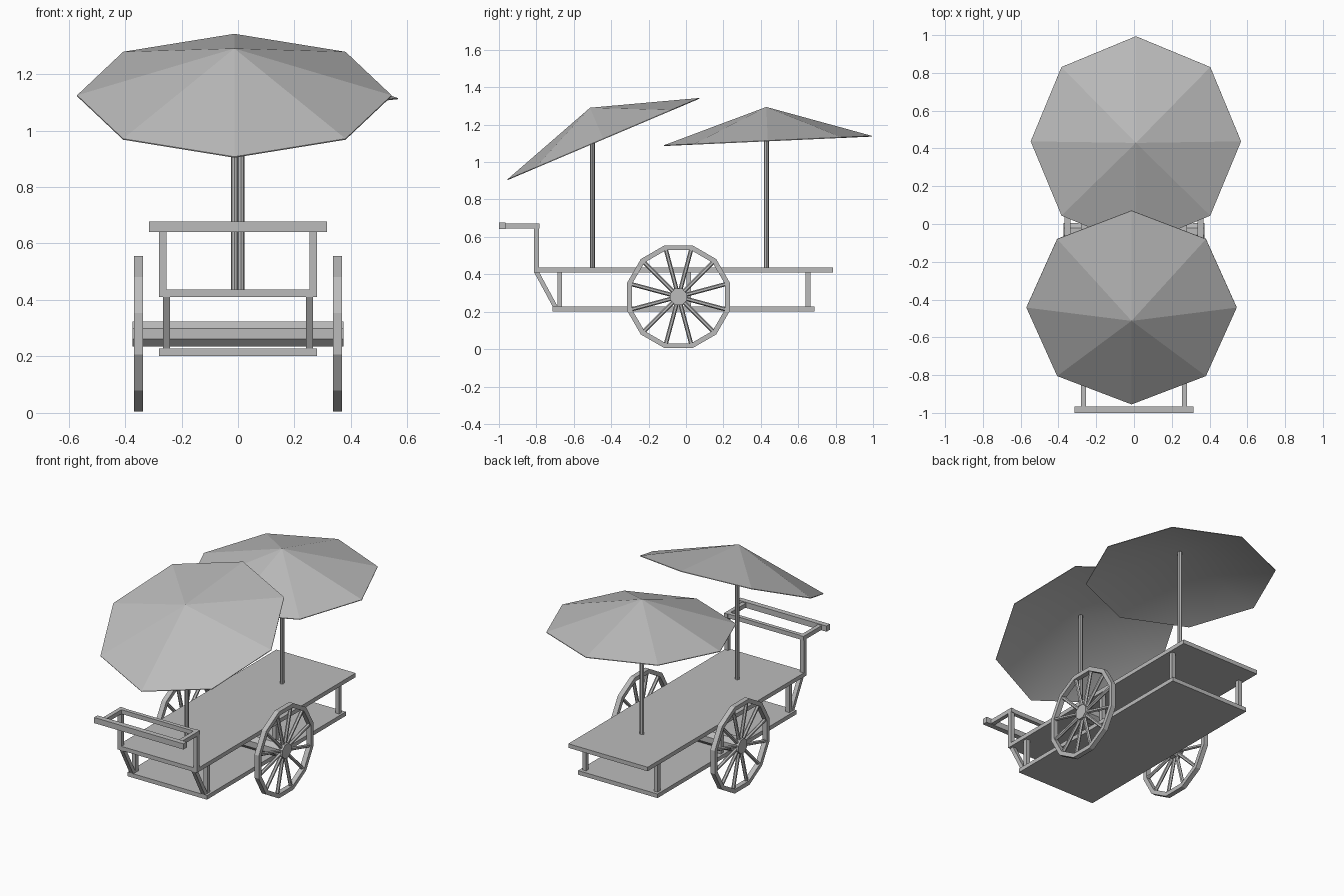
import bpy, bmesh
from math import pi, sin, cos, radians
from mathutils import Matrix, Vector

cube = bpy.data.objects.get("Cube")
if cube:
    bpy.data.objects.remove(cube, do_unlink=True)

grey = bpy.data.materials.new("plain_grey")
grey.use_nodes = True
GREY = (0.5, 0.5, 0.5, 1)
grey.diffuse_color = GREY
grey.node_tree.nodes["Principled BSDF"].inputs["Base Color"].default_value = GREY


def finish(name, bm):
    bmesh.ops.recalc_face_normals(bm, faces=bm.faces)
    return link(name, bm)


def link(name, bm):
    mesh = bpy.data.meshes.new(name)
    bm.to_mesh(mesh)
    bm.free()
    mesh.materials.append(grey)
    obj = bpy.data.objects.new(name, mesh)
    bpy.context.collection.objects.link(obj)
    return obj


def box(name, x, y, z, lean=0):
    """Box from (min, max) ranges; lean slides the top along y."""
    bm = bmesh.new()
    bmesh.ops.create_cube(bm, size=1)
    for v in bm.verts:
        top = v.co.z > 0
        v.co = Vector((x[v.co.x > 0], y[v.co.y > 0] + lean * top, z[top]))
    return finish(name, bm)


def add_rod(bm, a, b, radius, sides, turn=0):
    a, b = Vector(a), Vector(b)
    rot = (b - a).to_track_quat('Z', 'Y').to_matrix().to_4x4()
    mat = Matrix.Translation((a + b) / 2) @ rot @ Matrix.Rotation(turn, 4, 'Z')
    bmesh.ops.create_cone(bm, cap_ends=True, segments=sides, radius1=radius,
                          radius2=radius, depth=(b - a).length, matrix=mat)


def rod(name, a, b, radius, sides, turn=0):
    bm = bmesh.new()
    add_rod(bm, a, b, radius, sides, turn)
    return finish(name, bm)


# Table top and lower shelf
W = 0.28
box("table_top", (-W, W), (-0.812, 0.786), (0.411, 0.437))
box("lower_shelf", (-W, W), (-0.713, 0.687), (0.202, 0.228))

# Paired posts, slanted braces, handle uprights and arms
for side, s in (("left", 1), ("right", -1)):
    inner = sorted((s * 0.24, s * 0.266))
    outer = sorted((s * 0.254, s * W))
    for place, y in (("front", -0.675), ("middle", 0.015), ("back", 0.652)):
        box(f"{place}_{side}_post", inner, (y - 0.013, y + 0.013), (0.22, 0.42))
    box(f"{side}_brace", inner, (-0.713, -0.686), (0.228, 0.411), lean=-0.099)
    box(f"{side}_handle_upright", outer, (-0.812, -0.787), (0.43, 0.646))
    box(f"{side}_handle_arm", outer, (-0.97, -0.783), (0.644, 0.671))

box("handle_crossbar", (-W, W), (-0.812, -0.787), (0.644, 0.671))
box("push_bar", (-0.315, 0.315), (-1.0, -0.966), (0.641, 0.677))

# Axle and wheels
HUB_Y, HUB_Z = -0.04, 0.28
rod("axle", (-0.373, HUB_Y, HUB_Z), (0.373, HUB_Y, HUB_Z), 0.048, 8, pi / 8)

SPOKES = 12


def on_wheel(x, r, i):
    a = (i + 0.5) * 2 * pi / SPOKES
    return Vector((x, HUB_Y + r * cos(a), HUB_Z + r * sin(a)))


for side, s in (("left", 1), ("right", -1)):
    # Rim: a square section swept around twelve corners
    bm = bmesh.new()
    section = ((0.337, 0.258), (0.368, 0.258), (0.368, 0.285), (0.337, 0.285))
    loops = [[bm.verts.new(on_wheel(s * x, r, i)) for x, r in section]
             for i in range(SPOKES)]
    for i, a in enumerate(loops):
        b = loops[(i + 1) % SPOKES]
        for j in range(4):
            k = (j + 1) % 4
            bm.faces.new((a[j], a[k], b[k], b[j]))
    finish(f"{side}_wheel_rim", bm)

    # Spokes
    bm = bmesh.new()
    for i in range(SPOKES):
        add_rod(bm, on_wheel(s * 0.352, 0.03, i), on_wheel(s * 0.352, 0.265, i), 0.011, 6)
    finish(f"{side}_wheel_spokes", bm)


# Parasols: thin eight-sided shells with a softly shaded lining
def canopy(name, centre, tilt):
    bm = bmesh.new()
    place = Matrix.Translation(centre) @ Matrix.Rotation(tilt, 4, 'X')
    rims, tips = [], []
    for drop in (0, 0.004):
        rims.append([bm.verts.new(place @ Vector((0.557 * cos(i * pi / 4),
                                                  0.557 * sin(i * pi / 4), -drop)))
                     for i in range(8)])
        tips.append(bm.verts.new(place @ Vector((0, 0, 0.18 - drop))))
    for i in range(8):
        k = (i + 1) % 8
        bm.faces.new((rims[0][i], rims[0][k], tips[0]))
        lining = bm.faces.new((rims[1][k], rims[1][i], tips[1]))
        lining.smooth = True
        bm.faces.new((rims[0][k], rims[0][i], rims[1][i], rims[1][k]))
    link(name, bm)


canopy("front_canopy", (-0.013, -0.4425, 1.125), radians(23))
canopy("back_canopy", (0.01, 0.4375, 1.115), radians(2.6))
rod("front_pole", (-0.012, -0.5, 0.43), (-0.012, -0.5, 1.275), 0.013, 8)
rod("back_pole", (0.01, 0.43, 0.43), (0.01, 0.43, 1.284), 0.013, 8)
